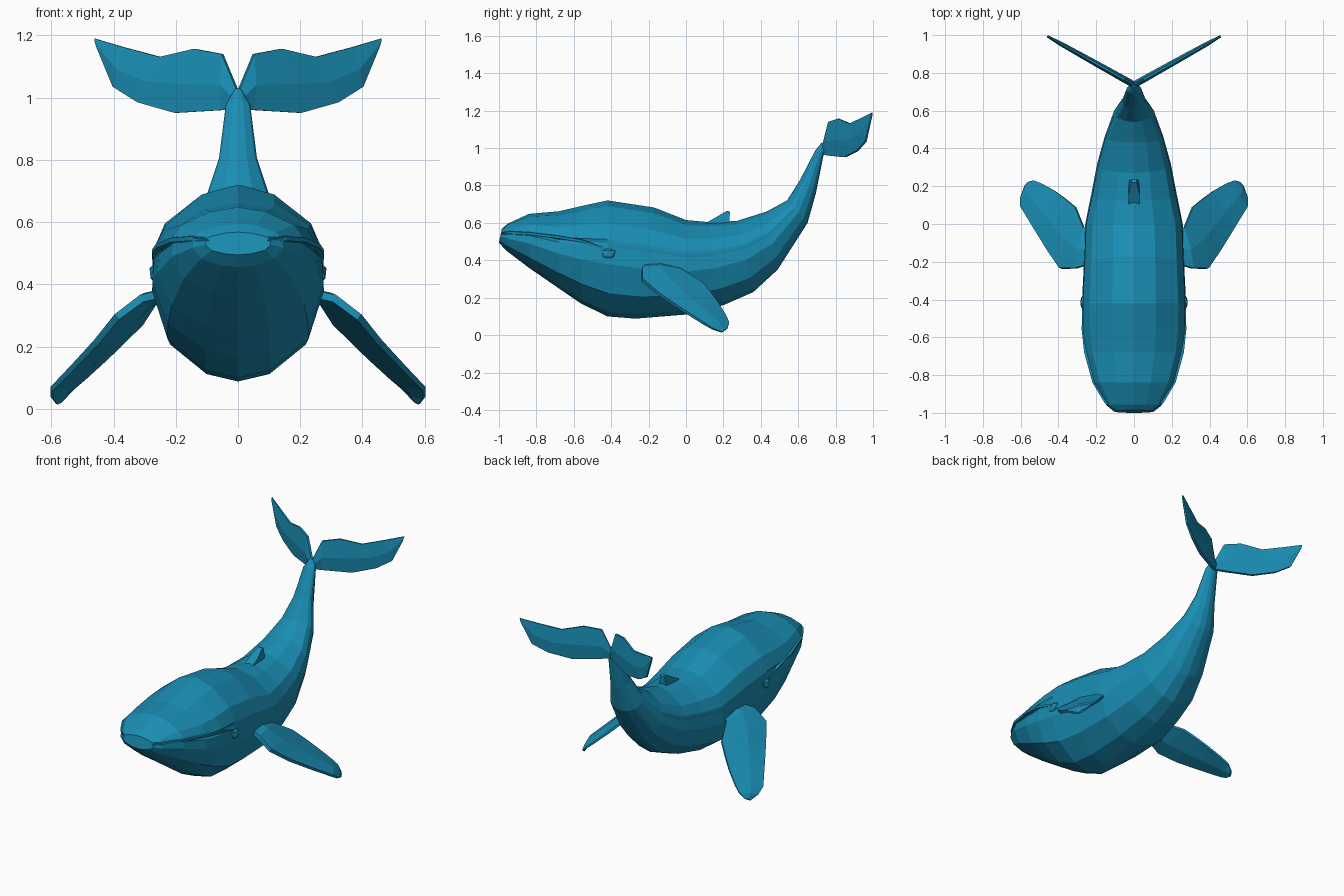
import bpy, bmesh
from mathutils import Vector

if "Cube" in bpy.data.objects:
    bpy.data.objects.remove(bpy.data.objects["Cube"])

skin = bpy.data.materials.new("blue_skin")
skin.diffuse_color = (0.01, 0.27, 0.46, 1)
skin.use_nodes = True
skin.node_tree.nodes["Principled BSDF"].inputs["Base Color"].default_value = skin.diffuse_color


def make(name, bm):
    bmesh.ops.recalc_face_normals(bm, faces=bm.faces)
    mesh = bpy.data.meshes.new(name)
    bm.to_mesh(mesh)
    bm.free()
    mesh.materials.append(skin)
    ob = bpy.data.objects.new(name, mesh)
    bpy.context.collection.objects.link(ob)
    return ob


def mirror(ob):
    ob.modifiers.new("mirror", 'MIRROR').use_axis[0] = True


def loft(name, rings):
    """Closed loft through rings of points, capped at both ends."""
    bm = bmesh.new()
    vs = [[bm.verts.new(p) for p in r] for r in rings]
    n = len(vs[0])
    for a, b in zip(vs, vs[1:]):
        for i in range(n):
            j = (i + 1) % n
            bm.faces.new((a[i], a[j], b[j], b[i]))
    bm.faces.new(vs[0])
    bm.faces.new(vs[-1])
    return make(name, bm)


def blade(name, edge_a, edge_b, thick):
    """Thin fin: quads between two edges, given thickness and mirrored.
    The section is a flattened hexagon, fullest along the middle."""
    rings = []
    n = len(edge_a)
    for i, (a, b) in enumerate(zip(edge_a, edge_b)):
        a, b = Vector(a), Vector(b)
        k0, k1 = max(i - 1, 0), min(i + 1, n - 1)
        along = (Vector(edge_a[k1]) + Vector(edge_b[k1])
                 - Vector(edge_a[k0]) - Vector(edge_b[k0]))
        up = along.cross(b - a).normalized() * thick[i] / 2
        rings.append([a + up * .5, a.lerp(b, .45) + up, b + up * .35,
                      b - up * .35, a.lerp(b, .45) - up, a - up * .5])
    ob = loft(name, rings)
    mirror(ob)
    return ob


# Body: stations (top y, top z, bottom y, bottom z, half width, mouth groove)
stations = [
    (-.985, .568, -1.0, .495, .105, .12), (-.955, .595, -.965, .455, .145, .12),
    (-.84, .648, -.84, .36, .213, .09), (-.68, .662, -.68, .25, .26, .06),
    (-.55, .692, -.56, .168, .275, .05), (-.42, .72, -.42, .1, .276, 0),
    (-.17, .682, -.27, .088, .266, 0), (0, .615, 0, .11, .258, 0),
    (.12, .604, .2, .16, .225, 0), (.27, .61, .36, .23, .195, 0),
    (.43, .66, .49, .35, .155, 0), (.54, .72, .65, .6, .105, 0),
    (.61, .83, .695, .76, .062, 0), (.69, .985, .735, .96, .04, 0),
    (.725, 1.03, .755, 1.0, .015, 0)]
# Half section: (drop from top to bottom, share of the half width)
section = [(0, 0), (.05, .42), (.2, .85), (.335, .98), (.365, .985), (.4, .98),
           (.55, 1), (.8, .82), (.96, .38), (1, 0)]
rings = []
for yt, zt, yb, zb, w, groove in stations:
    half = []
    for i, (t, s) in enumerate(section):
        x = w * s * (1 - groove if i == 4 else 1)
        half.append(Vector((x, yt + (yb - yt) * t, zt + (zb - zt) * t)))
    rings.append(half + [Vector((-p.x, p.y, p.z)) for p in half[-2:0:-1]])
loft("body", rings)

# Lip ridge along each side of the mouth, dropping towards the eye
lip = [(.10, -.985, .542), (.15, -.945, .546), (.213, -.84, .541),
       (.257, -.68, .522), (.27, -.56, .502), (.268, -.44, .46)]
lip_ob = loft("lip", [[Vector((x - .02, y, z + .012)), Vector((x + .007, y, z + .008)),
                       Vector((x + .005, y, z - .006)), Vector((x - .02, y, z - .006))]
                      for x, y, z in lip])
mirror(lip_ob)

# Eyes
bm = bmesh.new()
bmesh.ops.create_icosphere(bm, subdivisions=1, radius=1)
for v in bm.verts:
    v.co = Vector((.264 + v.co.x * .023, -.415 + v.co.y * .044, .436 + v.co.z * .036))
mirror(make("eye", bm))

# Dorsal fin
fin = [(.09, .59), (.16, .63), (.22, .665), (.235, .66), (.23, .585)]
loft("dorsal_fin", [[Vector((x * (.5 if z > .64 else 1), y, z)) for y, z in fin]
                    for x in (-.028, .028)])

# Side flippers
blade("flipper",
      [(.2, -.2, .38), (.31, -.235, .355), (.39, -.235, .295), (.455, -.14, .215),
       (.53, -.02, .135), (.598, .09, .065), (.598, .14, .035), (.582, .19, .015)],
      [(.2, -.04, .36), (.265, -.02, .345), (.31, .09, .275), (.365, .135, .22),
       (.42, .175, .165), (.49, .215, .1), (.53, .23, .065), (.56, .222, .035)],
      [.05, .05, .045, .04, .035, .03, .025, .015])

# Tail flukes, swept back as they go outwards
def sweep(pts):
    return [(x, .737 + .56 * x, z) for x, z in pts]

blade("tail_fluke",
      sweep([(0, .965), (.05, .96), (.2, .951), (.32, .985), (.4, 1.035), (.455, 1.165)]),
      sweep([(0, 1.02), (.05, 1.14), (.14, 1.157), (.25, 1.131), (.37, 1.163), (.46, 1.19)]),
      [.035, .035, .032, .028, .024, .012])
